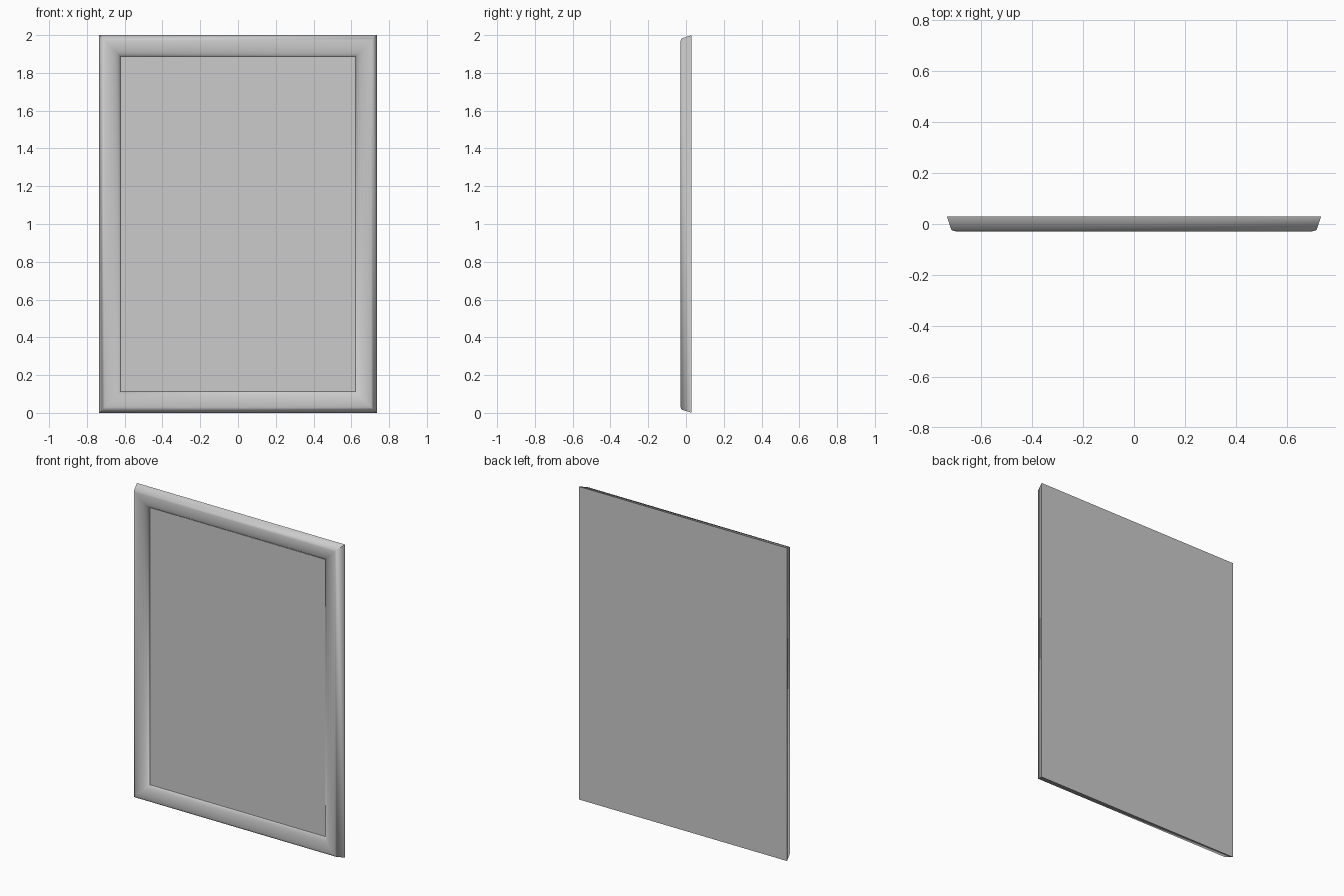
import bpy, bmesh, math

cube = bpy.data.objects.get("Cube")
if cube:
    bpy.data.objects.remove(cube, do_unlink=True)

HALF_W, HALF_H = 0.735, 1.0

grey = bpy.data.materials.new("plain grey")
grey.use_nodes = True
colour = (0.6, 0.6, 0.6, 1)
grey.diffuse_color = colour
grey.node_tree.nodes["Principled BSDF"].inputs["Base Color"].default_value = colour


def ring(bm, half_w, half_h, y):
    """Rectangle of four vertices facing the front, centred on the model."""
    return [bm.verts.new((sx * half_w, y, 1 + sz * half_h))
            for sx, sz in ((-1, -1), (1, -1), (1, 1), (-1, 1))]


def bridge(bm, a, b):
    for i in range(4):
        j = (i + 1) % 4
        bm.faces.new((a[i], a[j], b[j], b[i]))


def finish(bm, name, recalc=False):
    if recalc:
        bmesh.ops.recalc_face_normals(bm, faces=bm.faces)
    mesh = bpy.data.meshes.new(name)
    bm.to_mesh(mesh)
    bm.free()
    mesh.materials.append(grey)
    obj = bpy.data.objects.new(name, mesh)
    bpy.context.collection.objects.link(obj)
    return obj


# Mitred moulding: (inset from the outer edge, depth) swept round the rectangle
profile = [(0, 0.03), (0.018, -0.024), (0.03, -0.028), (0.048, -0.03),
           (0.066, -0.0285), (0.084, -0.024), (0.1, -0.016), (0.11, -0.007),
           (0.114, 0.002)]
bm = bmesh.new()
rings = [ring(bm, HALF_W - d, HALF_H - d, y) for d, y in profile]
for a, b in zip(rings, rings[1:]):
    bridge(bm, a, b)
frame = finish(bm, "frame_moulding")
bpy.ops.object.select_all(action='DESELECT')
frame.select_set(True)
bpy.context.view_layer.objects.active = frame
bpy.ops.object.shade_smooth_by_angle(angle=math.radians(80))

# Flat backing board closing the rear
bm = bmesh.new()
bm.faces.new(reversed(ring(bm, HALF_W, HALF_H, 0.03)))
finish(bm, "backing_board")

# Mat border with a rectangular opening
bm = bmesh.new()
bridge(bm, ring(bm, 0.621, 0.886, -0.002), ring(bm, 0.453, 0.695, -0.002))
finish(bm, "mat_border")

# Picture panel filling the opening
bm = bmesh.new()
bm.faces.new(ring(bm, 0.453, 0.695, -0.002))
finish(bm, "picture_panel")
